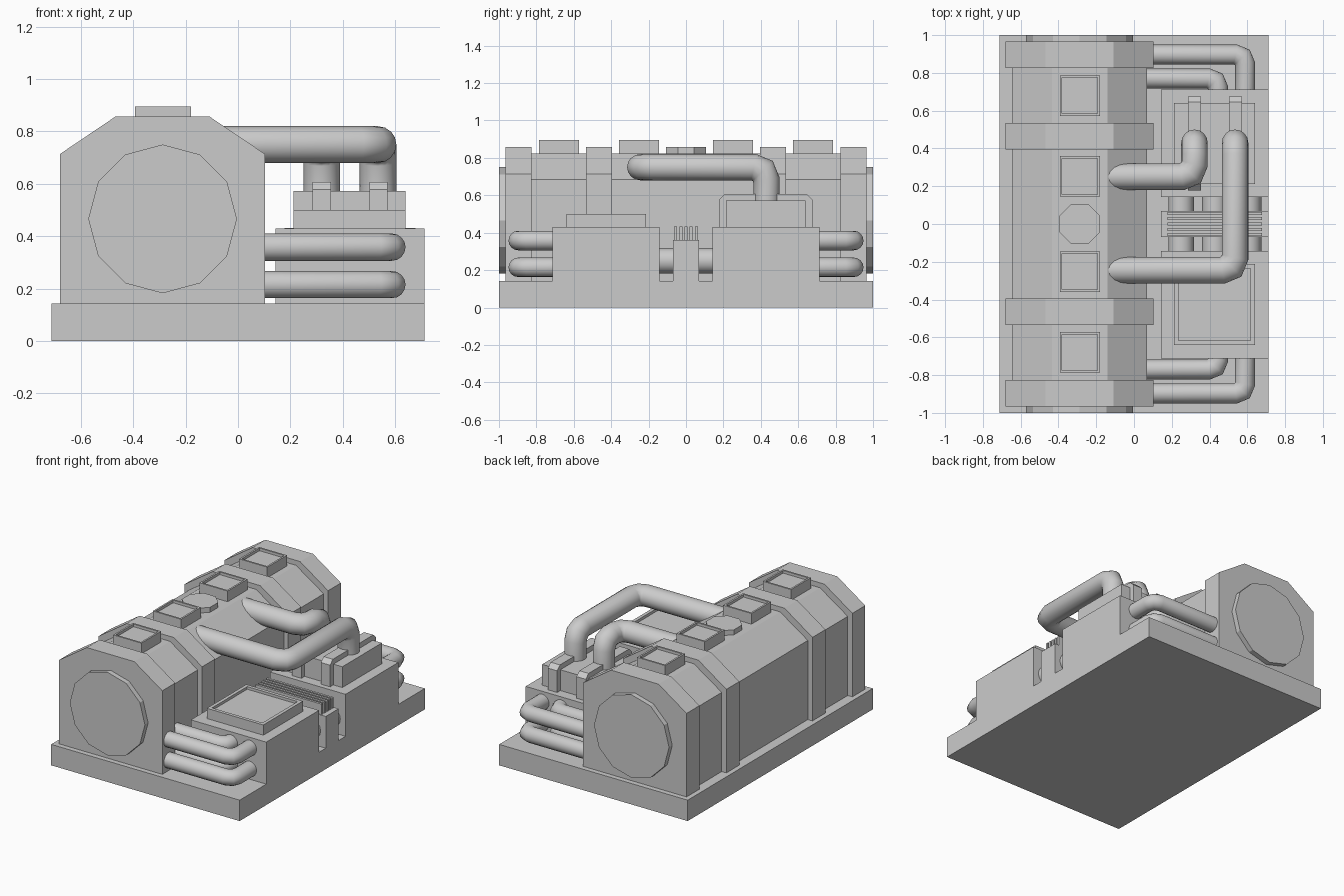
import bpy, bmesh
from math import pi, sin, cos
from mathutils import Vector

if "Cube" in bpy.data.objects:
    bpy.data.objects.remove(bpy.data.objects["Cube"])


def finish(name, bm):
    bmesh.ops.recalc_face_normals(bm, faces=bm.faces[:])
    me = bpy.data.meshes.new(name)
    bm.to_mesh(me)
    bm.free()
    ob = bpy.data.objects.new(name, me)
    bpy.context.collection.objects.link(ob)
    return ob


def prism(name, pts, axis, a, b, inset=0, depth=0):
    """Extrude a 2D outline along an axis; optionally recess the far face."""
    def place(p, t):
        return {'x': (t, p[0], p[1]), 'y': (p[0], t, p[1]), 'z': (p[0], p[1], t)}[axis]
    bm = bmesh.new()
    lo = [bm.verts.new(place(p, a)) for p in pts]
    hi = [bm.verts.new(place(p, b)) for p in pts]
    n = len(pts)
    bm.faces.new(lo)
    top = bm.faces.new(hi)
    for i in range(n):
        j = (i + 1) % n
        bm.faces.new((lo[i], lo[j], hi[j], hi[i]))
    bmesh.ops.recalc_face_normals(bm, faces=bm.faces[:])
    if inset:
        bmesh.ops.inset_region(bm, faces=[top], thickness=inset)
        r = bmesh.ops.extrude_discrete_faces(bm, faces=[top])
        d = Vector(place((0, 0), -depth))
        bmesh.ops.translate(bm, verts=r['faces'][0].verts[:], vec=d)
    return finish(name, bm)


def box(name, x0, x1, y0, y1, z0, z1, inset=0, depth=0):
    return prism(name, [(x0, y0), (x1, y0), (x1, y1), (x0, y1)], 'z', z0, z1, inset, depth)


def ngon(cx, cy, r, n, off=0):
    return [(cx + r * cos(off + 2 * pi * i / n), cy + r * sin(off + 2 * pi * i / n)) for i in range(n)]


def pipe(name, corners, r, bend=0, sides=16):
    """Mitred tube through the corners, each bend rounded in two segments."""
    c = [Vector(p) for p in corners]
    path = [c[0]]
    for p, q, s in zip(c, c[1:], c[2:]):
        u, v = (q - p).normalized(), (s - q).normalized()
        mid = q + (v - u) * bend * (1 - cos(pi / 4))
        path += [q - u * bend, mid, q + v * bend]
    path.append(c[-1])
    dirs = [(b - a).normalized() for a, b in zip(path, path[1:])]
    d0 = dirs[0]
    s = d0.orthogonal().normalized()
    t = d0.cross(s)
    ring = [path[0] + (s * cos(2 * pi * i / sides) + t * sin(2 * pi * i / sides)) * r for i in range(sides)]
    bm = bmesh.new()
    rows = [[bm.verts.new(p) for p in ring]]
    for i, d in enumerate(dirs):
        n = (d + dirs[min(i + 1, len(dirs) - 1)]).normalized()
        ring = [p + d * ((path[i + 1] - p).dot(n) / d.dot(n)) for p in ring]
        rows.append([bm.verts.new(p) for p in ring])
    for a, b in zip(rows, rows[1:]):
        for i in range(sides):
            j = (i + 1) % sides
            bm.faces.new((a[i], a[j], b[j], b[i])).smooth = True
    bm.faces.new(rows[0])
    bm.faces.new(rows[-1])
    return finish(name, bm)


# Base slab
box("base", -0.713, 0.713, -1, 1, 0, 0.143)

# Tank housing, bands and round end plates
body = [(-0.645, 0.14), (0.07, 0.14), (0.07, 0.684), (-0.14, 0.823), (-0.435, 0.823), (-0.645, 0.684)]
band = [(-0.68, 0.14), (0.103, 0.14), (0.103, 0.714), (-0.109, 0.857), (-0.468, 0.857), (-0.68, 0.714)]
prism("tank_body", body, 'y', -0.96, 0.96)
for s in (-1, 1):
    prism("tank_end_band", band, 'y', s * 0.826, s * 0.965)
    prism("tank_mid_band", band, 'y', s * 0.395, s * 0.535)
    prism("tank_end_plate", ngon(-0.288, 0.466, 0.284, 12), 'y', s * 0.95, s * 1.0)
    # Recessed square hatches along the top
    for y in (0.252, 0.68):
        box("roof_hatch", -0.393, -0.18, s * y - 0.107, s * y + 0.107, 0.8, 0.896, 0.017, 0.018)
prism("roof_cap", ngon(-0.287, 0, 0.115, 8, pi / 8), 'z', 0.8, 0.857)

# Machine blocks
for s, name in ((-1, "front_block"), (1, "rear_block")):
    y0, y1 = sorted((s * 0.143, s * 0.713))
    box(name, 0.143, 0.713, y0, y1, 0.14, 0.43)
box("front_panel", 0.212, 0.64, -0.64, -0.213, 0.42, 0.5, 0.033, 0.018)
box("rear_panel", 0.212, 0.64, 0.213, 0.64, 0.42, 0.572)
strap = [(0.178, 0.42), (0.675, 0.42), (0.675, 0.578), (0.645, 0.607), (0.208, 0.607), (0.178, 0.578)]
for x in (0.32, 0.537):
    prism("rear_strap", strap, 'x', x - 0.035, x + 0.035)

# Coupling between the blocks, with cooling fins
box("coupling_block", 0.143, 0.713, -0.07, 0.07, 0.14, 0.36)
for i in range(5):
    y = (i - 2) * 0.028
    box("cooling_fin", 0.178, 0.678, y - 0.008, y + 0.008, 0.35, 0.432)
for x in (0.25, 0.428, 0.606):
    pipe("coupling_pipe", [(x, -0.16, 0.25), (x, 0.16, 0.25)], 0.068)

# Overhead pipes
pipe("long_overhead_pipe", [(-0.2, -0.245, 0.75), (0.535, -0.245, 0.75), (0.535, 0.43, 0.75),
                            (0.535, 0.43, 0.55)], 0.07, 0.068)
pipe("short_overhead_pipe", [(-0.2, 0.25, 0.75), (0.32, 0.25, 0.75), (0.32, 0.43, 0.75),
                             (0.32, 0.43, 0.55)], 0.07, 0.068)

# Side pipes at both ends, two heights each
for s in (-1, 1):
    for z in (0.215, 0.358):
        for name, x, y in (("outer_side_pipe", 0.588, 0.897), ("inner_side_pipe", 0.445, 0.77)):
            pipe(name, [(0.05, s * y, z), (x, s * y, z), (x, s * 0.68, z)], 0.052, 0.05)
